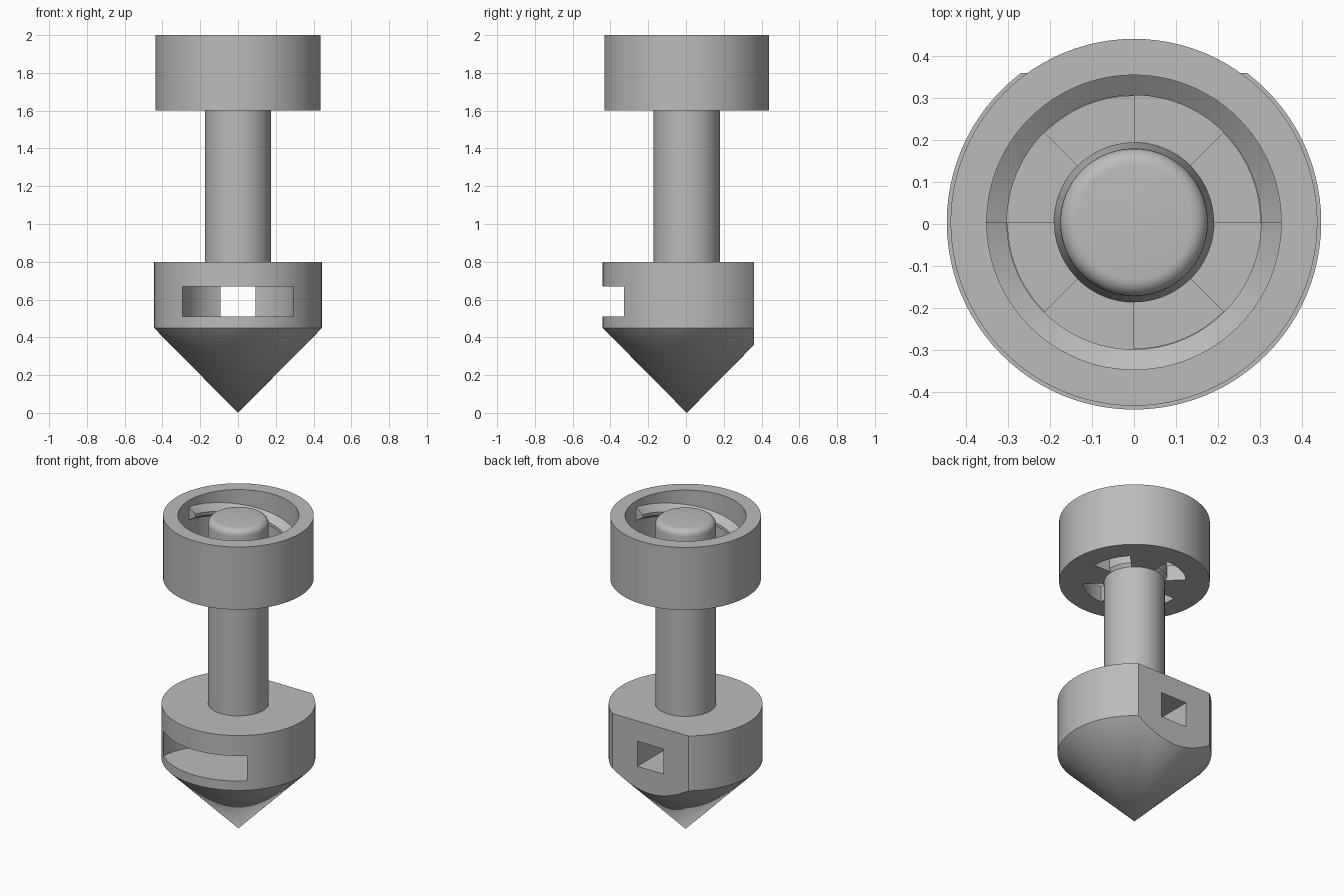
import bpy, bmesh, math
from mathutils import Matrix

cube = bpy.data.objects.get("Cube")
if cube:
    bpy.data.objects.remove(cube, do_unlink=True)

AXIS_Y = 0.004   # the turned axis sits a touch behind centre because of the flat
SEGMENTS = 96

grey = bpy.data.materials.new("plain_grey")
grey.use_nodes = True
colour = (0.5, 0.5, 0.5, 1)
grey.diffuse_color = colour
grey.node_tree.nodes["Principled BSDF"].inputs["Base Color"].default_value = colour


def finish(name, bm):
    bmesh.ops.remove_doubles(bm, verts=bm.verts, dist=1e-5)
    bmesh.ops.recalc_face_normals(bm, faces=bm.faces)
    mesh = bpy.data.meshes.new(name)
    bm.to_mesh(mesh)
    bm.free()
    mesh.materials.append(grey)
    obj = bpy.data.objects.new(name, mesh)
    obj.location.y = AXIS_Y
    bpy.context.collection.objects.link(obj)
    return obj


def smooth(obj):
    bpy.ops.object.select_all(action='DESELECT')
    obj.select_set(True)
    bpy.context.view_layer.objects.active = obj
    bpy.ops.object.shade_smooth_by_angle(angle=math.radians(30))


def sweep(name, profile, start, end, steps, drop=0.0):
    """Sweep a closed (radius, height) outline round the axis, optionally falling."""
    bm = bmesh.new()
    rings = []
    for i in range(steps + 1):
        t = i / steps
        a = start + (end - start) * t
        rings.append([bm.verts.new((r * math.cos(a), r * math.sin(a), z - drop * t))
                      for r, z in profile])
    n = len(profile)
    for near, far in zip(rings, rings[1:]):
        for j in range(n):
            k = (j + 1) % n
            bm.faces.new((near[j], near[k], far[k], far[j]))
    if abs(end - start) < math.tau - 0.001:
        bm.faces.new(rings[0])
        bm.faces.new(rings[-1])
    return finish(name, bm)


def turn(name, profile):
    """Solid of revolution from an open outline that starts and ends on the axis."""
    bm = bmesh.new()
    verts = [bm.verts.new((r, 0, z)) for r, z in profile]
    edges = [bm.edges.new(pair) for pair in zip(verts, verts[1:])]
    bmesh.ops.spin(bm, geom=verts + edges, cent=(0, 0, 0), axis=(0, 0, 1),
                   angle=math.tau, steps=SEGMENTS, use_duplicate=False)
    return finish(name, bm)


def box(name, size, centre):
    bm = bmesh.new()
    bmesh.ops.create_cube(bm, size=1, matrix=Matrix.Translation(centre)
                          @ Matrix.Diagonal((*size, 1)))
    return finish(name, bm)


def cut(obj, cutter):
    cutter.hide_render = True
    mod = obj.modifiers.new("cut", 'BOOLEAN')
    mod.operation = 'DIFFERENCE'
    mod.solver = 'EXACT'
    mod.object = cutter
    bpy.context.view_layer.objects.active = obj
    bpy.ops.object.modifier_apply(modifier=mod.name)
    bpy.data.objects.remove(cutter, do_unlink=True)


# Pointed body with a flat back, a round front pocket and a square through hole
body = turn("pointed_body", [(0, 0), (0.445, 0.45), (0.445, 0.8), (0, 0.8)])
cut(body, box("flat_cutter", (2, 0.4, 2), (0, 0.555, 0.5)))
bm = bmesh.new()
bmesh.ops.create_cone(bm, cap_ends=True, segments=SEGMENTS, radius1=0.295,
                      radius2=0.295, depth=0.16,
                      matrix=Matrix.Translation((0, -0.335, 0.59)))
cut(body, finish("pocket_cutter", bm))
cut(body, box("hole_cutter", (0.185, 0.8, 0.16), (0, 0.15, 0.59)))
smooth(body)

# Shaft with a slightly flared collar and a rounded top
fillet = [(0.1355 + 0.04 * math.cos(a), 1.945 + 0.04 * math.sin(a))
          for a in (math.radians(15 * i) for i in range(7))]
smooth(turn("shaft", [(0, 0.8), (0.1755, 0.8), (0.1755, 1.6), (0.19, 1.62),
                      (0.19, 1.7), (0.1755, 1.76)] + fillet + [(0, 1.985)]))

# Cap ring
smooth(sweep("cap_ring", [(0.3, 1.6), (0.436, 1.6), (0.436, 2), (0.35, 2),
                          (0.35, 1.7), (0.3, 1.7)], 0, math.tau, SEGMENTS))

# Four spokes joining the ring to the shaft, with openings between them
for i in range(4):
    start = math.radians(45 + 90 * i)
    smooth(sweep(f"spoke_{i + 1}", [(0.175, 1.6), (0.302, 1.6), (0.302, 1.7), (0.175, 1.7)],
                 start, start + math.pi / 4, 12))

# Two thread ridges falling clockwise inside the ring
for i in range(2):
    start = math.pi * (i + 1)
    smooth(sweep(f"thread_ridge_{i + 1}", [(0.36, 1.96), (0.35, 1.96), (0.302, 1.925),
                                           (0.302, 1.905), (0.35, 1.875), (0.36, 1.875)],
                 start, start - math.pi, 48, drop=0.17))
